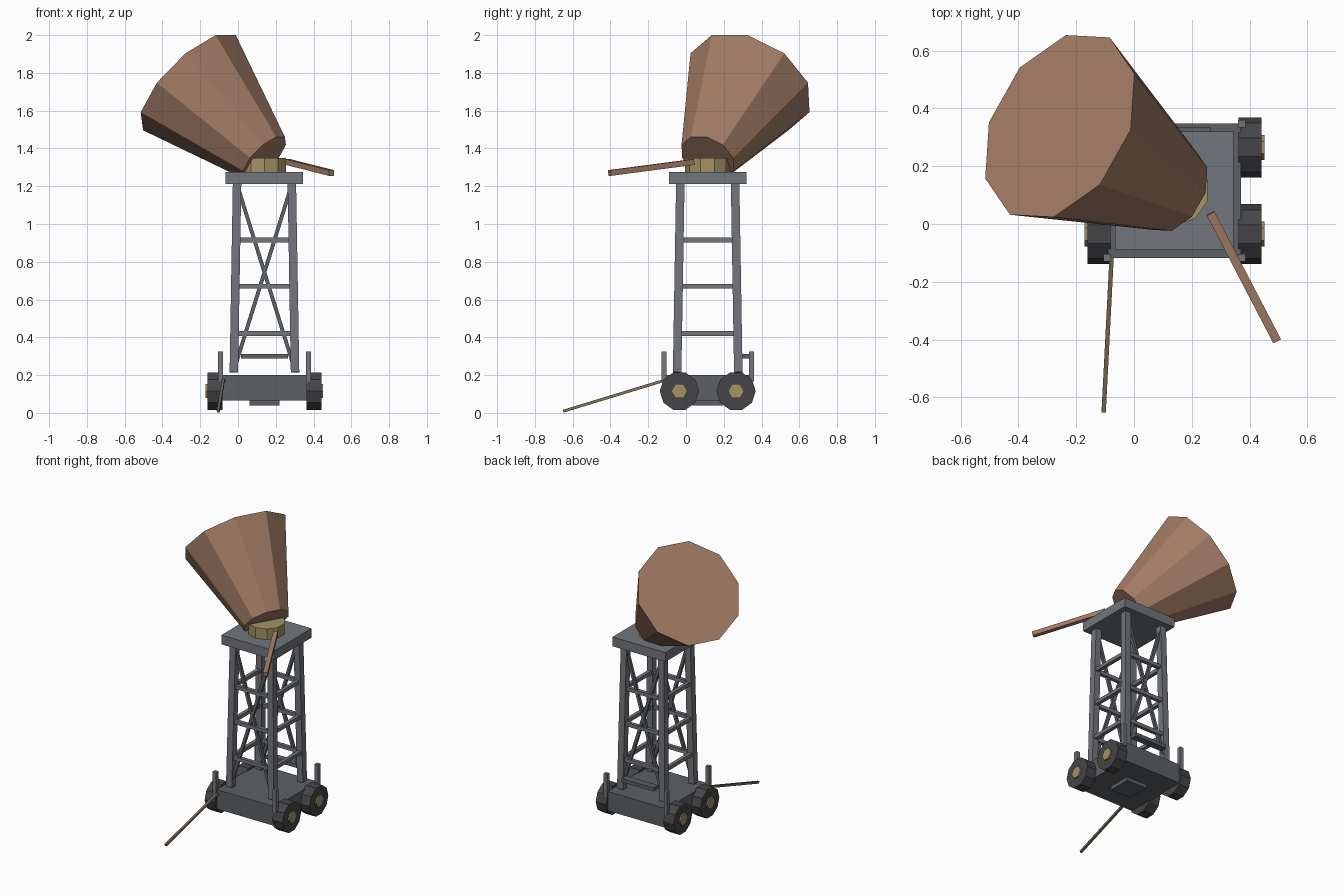
import bpy, bmesh, math
from mathutils import Vector, Matrix

if "Cube" in bpy.data.objects:
    bpy.data.objects.remove(bpy.data.objects["Cube"])

CX, CY = 0.14, 0.115            # centre of the cart and tower
C = Vector((CX, CY, 0))


def material(name, rgb):
    m = bpy.data.materials.new(name)
    m.diffuse_color = (*rgb, 1)
    m.use_nodes = True
    m.node_tree.nodes["Principled BSDF"].inputs["Base Color"].default_value = m.diffuse_color
    return m


COPPER = material("copper", (0.36, 0.20, 0.13))
BRASS = material("brass", (0.36, 0.29, 0.13))
WOOD = material("wood", (0.22, 0.17, 0.11))
RUBBER = material("rubber", (0.06, 0.06, 0.065))
STEEL = material("steel", (0.17, 0.18, 0.20))
DARK = material("dark_steel", (0.11, 0.12, 0.13))


def finish(name, bm, mat):
    mesh = bpy.data.meshes.new(name)
    bmesh.ops.recalc_face_normals(bm, faces=bm.faces)
    bm.to_mesh(mesh)
    bm.free()
    mesh.materials.append(mat)
    ob = bpy.data.objects.new(name, mesh)
    bpy.context.collection.objects.link(ob)
    return ob


def box(name, centre, size, mat=STEEL):
    bm = bmesh.new()
    bmesh.ops.create_cube(bm, size=1, matrix=Matrix.Translation(centre) @ Matrix.Diagonal((*size, 1)))
    return finish(name, bm, mat)


def bar(name, a, b, t, mat=STEEL):
    """Square bar of thickness t from a to b."""
    a, b = Vector(a), Vector(b)
    d = b - a
    n = d.normalized()
    ref = Vector((0, 0, 1)) if abs(n.z) < 0.9 else Vector((0, 1, 0))
    s = n.cross(ref).normalized()
    rot = Matrix((s, n.cross(s), n)).transposed().to_4x4()
    bm = bmesh.new()
    bmesh.ops.create_cube(bm, size=1, matrix=Matrix.Translation((a + b) / 2) @ rot
                          @ Matrix.Diagonal((t, t, d.length, 1)))
    return finish(name, bm, mat)


def frustum(name, a, b, r1, r2, sides, u, mat):
    """Tapered prism from a to b with its first corner along u."""
    a, b, u = Vector(a), Vector(b), Vector(u).normalized()
    v = (b - a).normalized().cross(u)
    bm = bmesh.new()
    rings = []
    for c, r in ((a, r1), (b, r2)):
        ring = []
        for i in range(sides):
            t = math.tau * i / sides
            ring.append(bm.verts.new(c + r * (math.cos(t) * u + math.sin(t) * v)))
        bm.faces.new(ring)
        rings.append(ring)
    for i in range(sides):
        j = (i + 1) % sides
        bm.faces.new((rings[0][i], rings[0][j], rings[1][j], rings[1][i]))
    return finish(name, bm, mat)


# cart
box("cart_body", (CX, CY, 0.1325), (0.46, 0.465, 0.135), DARK)
box("cart_belly_plate", (CX, CY, 0.053), (0.16, 0.16, 0.028), DARK)
for sx in (-1, 1):
    for sy in (-1, 1):
        y = CY + sy * 0.15
        p = lambda d: (CX + sx * d, y, 0.115)
        frustum("wheel", p(0.222), p(0.301), 0.104, 0.104, 10, (0, 1, 0), RUBBER)
        frustum("wheel_hub", p(0.25), p(0.311), 0.043, 0.043, 6, (0, 1, 0), BRASS)
        box("corner_post", (CX + sx * 0.233, CY + sy * 0.232, 0.245), (0.026, 0.026, 0.16))

# tower legs, leaning slightly inward
Z0, Z1 = 0.215, 1.215


def half(z):
    return 0.162 - 0.017 * (z - Z0) / (Z1 - Z0)


def corner(sx, sy, z):
    return C + Vector((sx * half(z), sy * half(z), z))


for sx in (-1, 1):
    for sy in (-1, 1):
        bar("tower_leg", corner(sx, sy, Z0), corner(sx, sy, Z1), 0.045)

# rungs on all four sides
for z in (0.42, 0.67, 0.915):
    for s in (-1, 1):
        bar("cross_rung", corner(-1, s, z), corner(1, s, z), 0.025)
        bar("side_rung", corner(s, -1, z), corner(s, 1, z), 0.025)

# diagonal braces on the front and back
for sy in (-1, 1):
    for sx in (-1, 1):
        bar("diagonal_brace", corner(-sx, sy, 0.225), corner(sx, sy, 1.21), 0.02, DARK)
box("rear_step", (CX, 0.31, 0.3), (0.25, 0.05, 0.025), DARK)

# platform and pivot
box("platform", (CX, CY, 1.243), (0.41, 0.41, 0.065))
frustum("pivot", (CX, CY, 1.27), (CX, CY, 1.35), 0.12, 0.12, 10, (0, 1, 0), BRASS)

# large tilted horn
frustum("horn", (CX, CY, 1.35), (-0.257, 0.339, 1.748), 0.155, 0.352, 10, (0.49, 0.872, 0), COPPER)

# crank lever and drawbar
bar("lever", (0.265, 0.037, 1.328), (0.495, -0.405, 1.27), 0.03, COPPER)
bar("drawbar", (-0.077, -0.105, 0.175), (-0.105, -0.65, 0.009), 0.015, WOOD)
